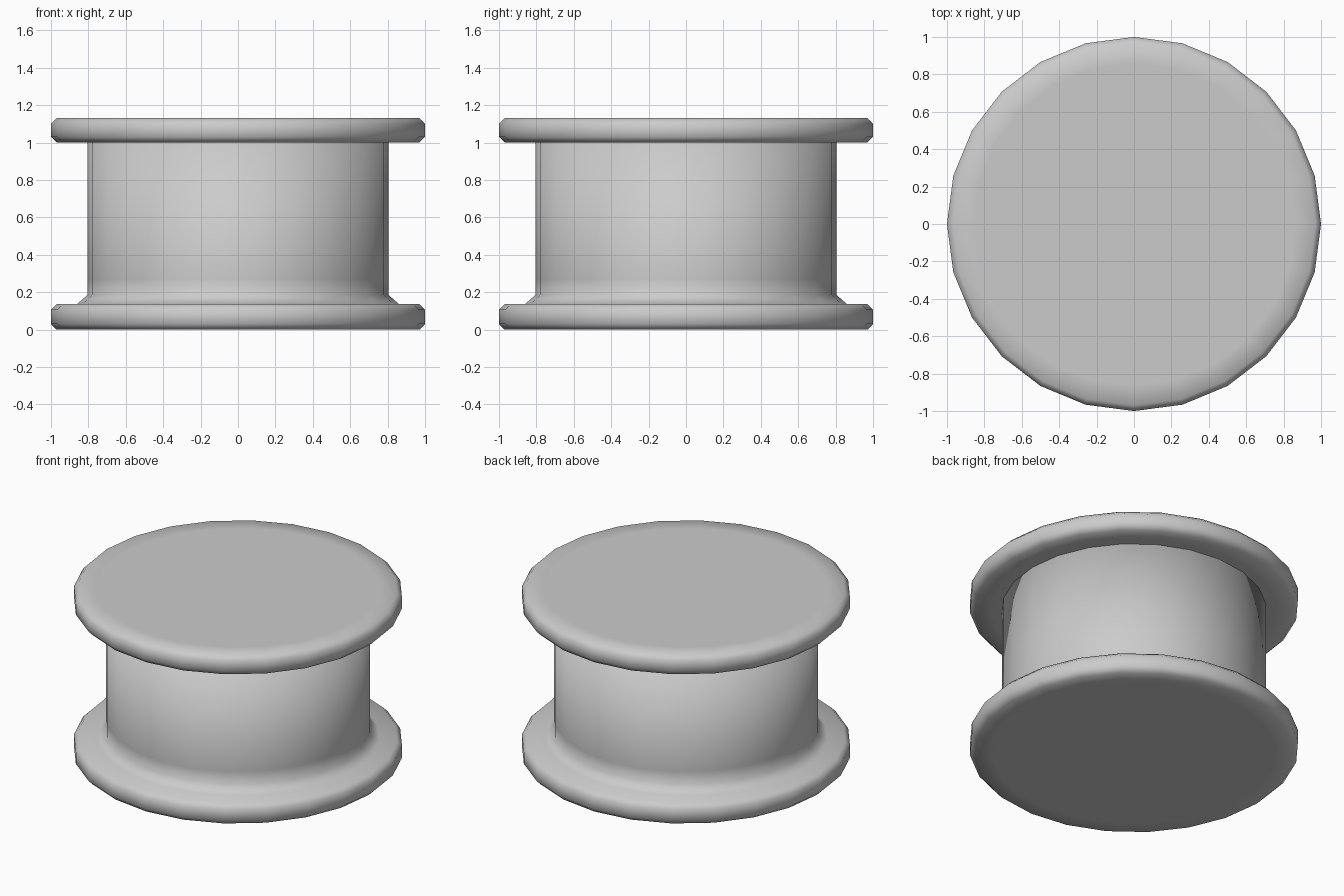
import bpy, bmesh, math

if "Cube" in bpy.data.objects:
    bpy.data.objects.remove(bpy.data.objects["Cube"])

SIDES = 24
grey = bpy.data.materials.new("plain_grey")
grey.diffuse_color = (0.6, 0.6, 0.6, 1)
grey.use_nodes = True
grey.node_tree.nodes["Principled BSDF"].inputs["Base Color"].default_value = grey.diffuse_color


def lathe(name, profile):
    """Revolve an (r, z) profile, listed bottom to top, and cap both ends."""
    bm = bmesh.new()
    rings = []
    for r, z in profile:
        rings.append([bm.verts.new((r * math.cos(2 * math.pi * i / SIDES),
                                    r * math.sin(2 * math.pi * i / SIDES), z))
                      for i in range(SIDES)])
    for a, b in zip(rings, rings[1:]):
        for i in range(SIDES):
            j = (i + 1) % SIDES
            bm.faces.new((a[i], a[j], b[j], b[i]))
    bm.faces.new(rings[0][::-1])
    bm.faces.new(rings[-1])
    for f in bm.faces:
        f.smooth = True
    me = bpy.data.meshes.new(name)
    bm.to_mesh(me)
    bm.free()
    me.materials.append(grey)
    ob = bpy.data.objects.new(name, me)
    bpy.context.collection.objects.link(ob)
    return ob


def rim(z0, z1):
    """Bevelled disc edge with a flat inner ring on both sides."""
    return [(0.86, z0), (0.97, z0), (1, z0 + 0.03),
            (1, z1 - 0.03), (0.97, z1), (0.86, z1)]


# bottom flange flowing through a small fillet into the drum
lathe("base_and_drum", rim(0, 0.137) + [(0.805, 0.185), (0.805, 0.27), (0.805, 1.01)])

# top flange
lathe("top_flange", rim(1.0, 1.13))
